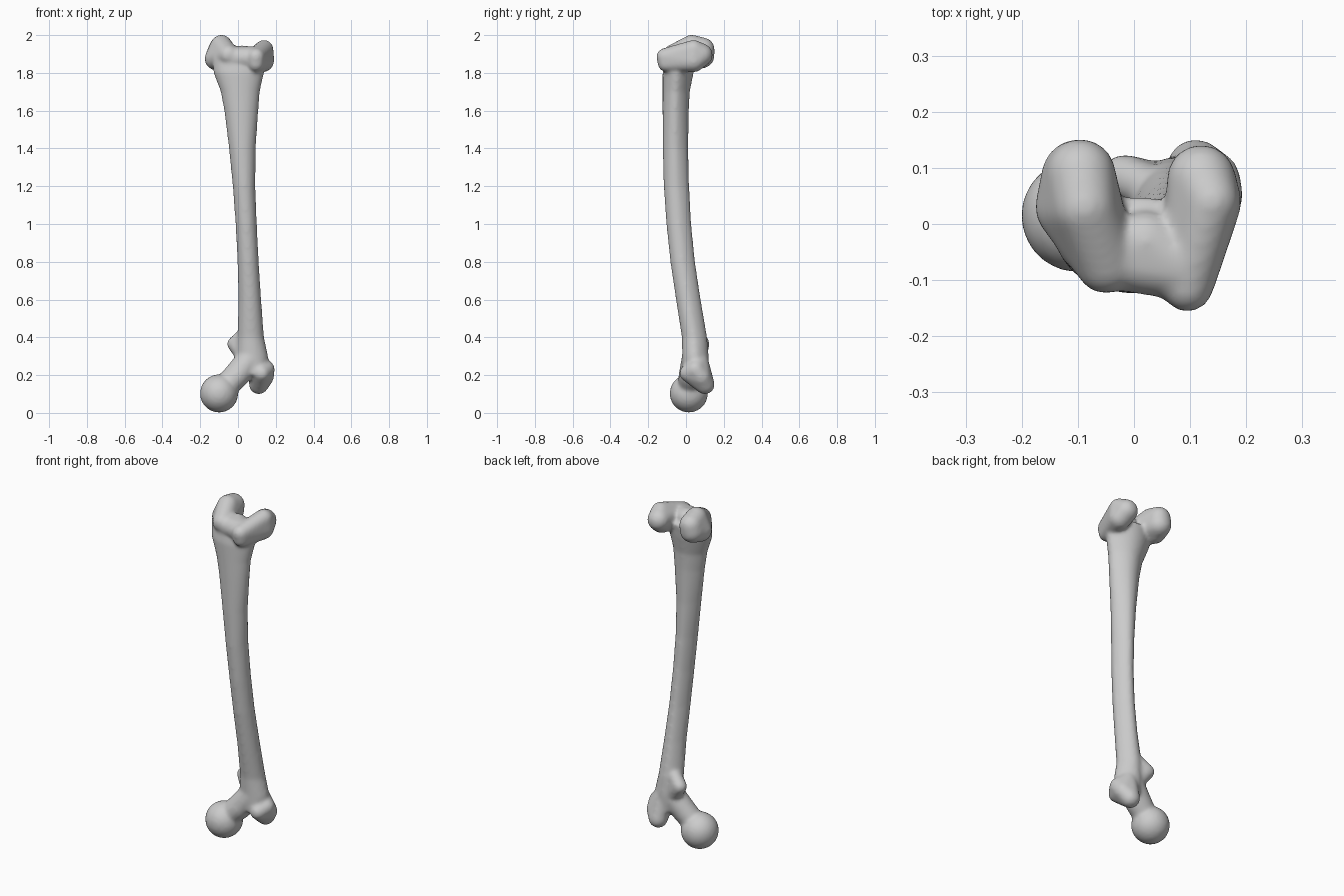
import bpy, bmesh, math
from mathutils import Matrix, Vector

cube = bpy.data.objects.get("Cube")
if cube:
    bpy.data.objects.remove(cube, do_unlink=True)

# Single bone colour
bone_grey = bpy.data.materials.new("bone_grey")
bone_grey.use_nodes = True
bone_grey.diffuse_color = (0.6, 0.6, 0.6, 1)
bone_grey.node_tree.nodes["Principled BSDF"].inputs["Base Color"].default_value = (0.6, 0.6, 0.6, 1)

bm = bmesh.new()


def blob(*balls):
    """Rounded lump: the convex hull around balls given as (x, y, z, radius)."""
    part = bmesh.new()
    for x, y, z, r in balls:
        bmesh.ops.create_icosphere(part, subdivisions=3, radius=r,
                                   matrix=Matrix.Translation((x, y, z)))
    hull = bmesh.ops.convex_hull(part, input=part.verts)
    bmesh.ops.delete(part, geom=[v for v in hull["geom_interior"] if isinstance(v, bmesh.types.BMVert)],
                     context="VERTS")
    loose = [f for f in part.faces if f not in set(hull["geom"])]
    bmesh.ops.delete(part, geom=loose, context="FACES")
    add(part)


def add(part):
    bmesh.ops.recalc_face_normals(part, faces=part.faces)
    mesh = bpy.data.meshes.new("part")
    part.to_mesh(mesh)
    part.free()
    bm.from_mesh(mesh)
    bpy.data.meshes.remove(mesh)


def loft(sections, sides=32):
    """Shaft through sections (z, x min, x max, y min, y max), narrowed to a ridge behind."""
    part = bmesh.new()
    rings = []
    for z, x0, x1, y0, y1 in sections:
        ring = []
        for i in range(sides):
            a = math.tau * i / sides
            c, s = math.cos(a), math.sin(a)
            narrow = 1 - 0.22 * max(s, 0)
            ring.append(part.verts.new(((x0 + x1) / 2 + c * narrow * (x1 - x0) / 2,
                                        (y0 + y1) / 2 + s * (y1 - y0) / 2, z)))
        rings.append(ring)
    for a, b in zip(rings, rings[1:]):
        for i in range(sides):
            j = (i + 1) % sides
            part.faces.new((a[i], a[j], b[j], b[i]))
    part.faces.new(rings[0][::-1])
    part.faces.new(rings[-1])
    add(part)


# Bowed shaft
loft([(0.20, 0.01, 0.16, -0.02, 0.12), (0.30, -0.01, 0.16, -0.02, 0.12),
      (0.40, -0.003, 0.138, -0.022, 0.112), (0.60, 0.002, 0.123, -0.053, 0.078),
      (0.80, -0.003, 0.11, -0.083, 0.048), (1.00, -0.013, 0.1, -0.104, 0.028),
      (1.20, -0.028, 0.092, -0.118, 0.017), (1.40, -0.048, 0.094, -0.123, 0.012),
      (1.60, -0.073, 0.108, -0.124, 0.015), (1.70, -0.092, 0.116, -0.124, 0.02),
      (1.80, -0.13, 0.138, -0.124, 0.04), (1.88, -0.14, 0.15, -0.11, 0.05)])

# Ball head and neck
blob((-0.1, 0.015, 0.103, 0.102))
blob((-0.09, 0.015, 0.115, 0.06), (-0.005, 0.025, 0.195, 0.065), (0.06, 0.045, 0.28, 0.07))

# Large and small bumps beside the neck
blob((0.125, 0.01, 0.21, 0.045), (0.145, 0.05, 0.23, 0.05), (0.11, 0.1, 0.15, 0.052),
     (0.14, 0.08, 0.19, 0.05), (0.1, 0.07, 0.27, 0.05))
blob((-0.018, 0.085, 0.365, 0.04), (0.04, 0.06, 0.30, 0.05), (0.04, 0.06, 0.42, 0.04))

# Inner knuckle
blob((-0.095, 0.09, 1.925, 0.062), (-0.1, 0.085, 1.89, 0.066), (-0.088, 0.03, 1.945, 0.057),
     (-0.115, 0.03, 1.875, 0.062), (-0.05, -0.07, 1.895, 0.055))

# Outer knuckle
blob((0.12, 0.08, 1.895, 0.062), (0.138, 0.04, 1.925, 0.05), (0.13, 0.04, 1.865, 0.062),
     (0.095, -0.11, 1.885, 0.047), (0.095, -0.105, 1.85, 0.045))

# Saddle between the knuckles
blob((-0.04, -0.06, 1.88, 0.058), (0.08, -0.075, 1.88, 0.06), (0.02, -0.03, 1.89, 0.055))

# Fuse the parts into one smooth surface
mesh = bpy.data.meshes.new("thigh_bone")
bm.to_mesh(mesh)
bm.free()
mesh.materials.append(bone_grey)
bone = bpy.data.objects.new("thigh_bone", mesh)
bpy.context.collection.objects.link(bone)
fuse = bone.modifiers.new("fuse", "REMESH")
fuse.mode = "VOXEL"
fuse.voxel_size = 0.009
fuse.use_smooth_shade = True
soften = bone.modifiers.new("soften", "SMOOTH")
soften.factor = 0.5
soften.iterations = 10
